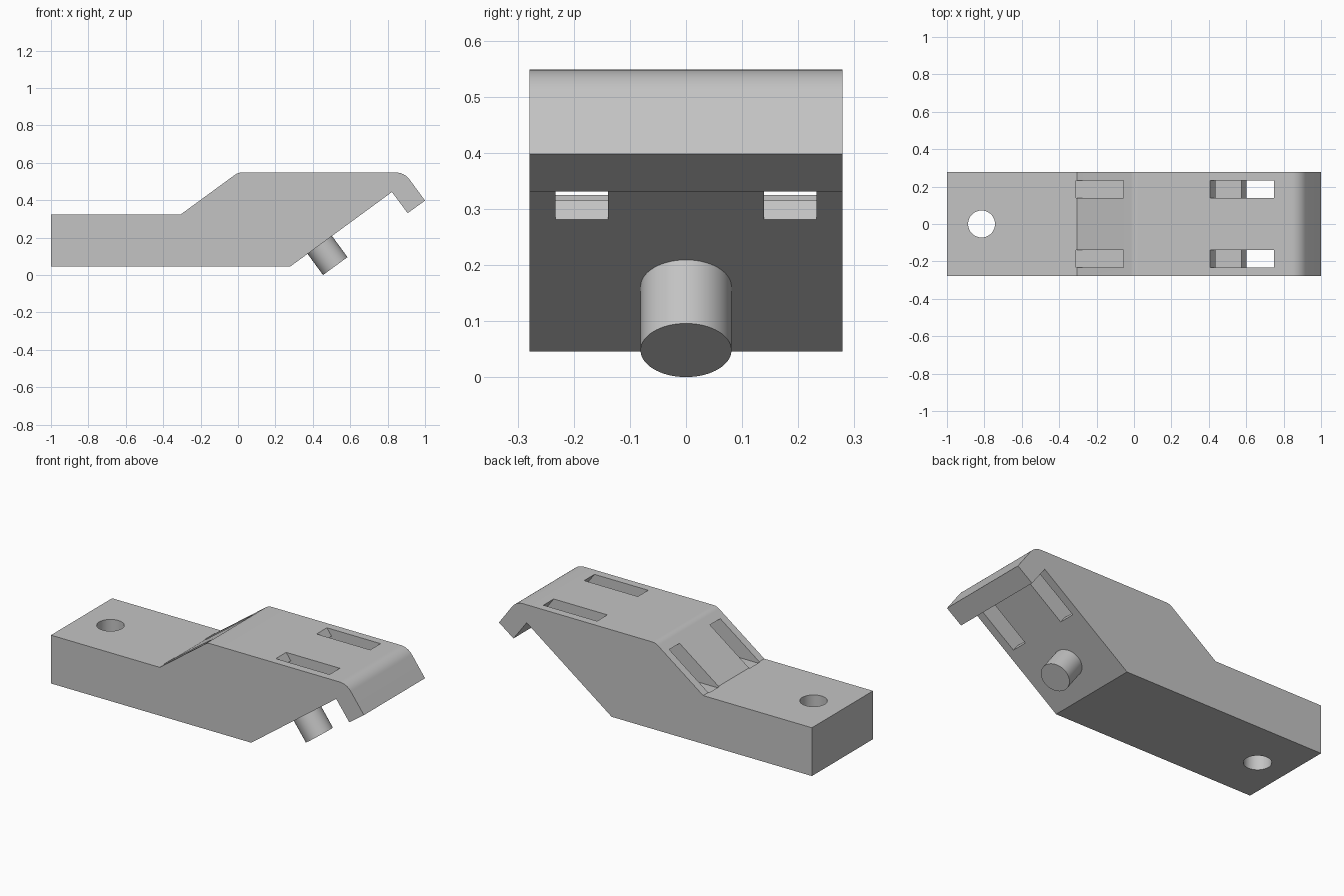
import bpy, bmesh, math
from mathutils import Vector, Matrix

if "Cube" in bpy.data.objects:
    bpy.data.objects.remove(bpy.data.objects["Cube"], do_unlink=True)

TOP, BASE, HALF_W = 0.548, 0.046, 0.279
SLOPE = 0.731                       # rise over run of both ramps
ANGLE = math.atan(SLOPE)

grey = bpy.data.materials.new("light_grey")
grey.use_nodes = True
colour = (0.55, 0.55, 0.55, 1)
grey.diffuse_color = colour
grey.node_tree.nodes["Principled BSDF"].inputs["Base Color"].default_value = colour


def make_object(name, bm):
    bmesh.ops.recalc_face_normals(bm, faces=bm.faces)
    mesh = bpy.data.meshes.new(name)
    bm.to_mesh(mesh)
    bm.free()
    mesh.materials.append(grey)
    obj = bpy.data.objects.new(name, mesh)
    bpy.context.collection.objects.link(obj)
    return obj


def extrude_profile(name, points, y0, y1):
    """Side profile (x, z) extruded across the width."""
    bm = bmesh.new()
    face = bm.faces.new([bm.verts.new((x, y0, z)) for x, z in points])
    moved = bmesh.ops.extrude_face_region(bm, geom=[face])["geom"]
    bmesh.ops.translate(bm, vec=(0, y1 - y0, 0),
                        verts=[v for v in moved if isinstance(v, bmesh.types.BMVert)])
    return make_object(name, bm)


def cylinder(name, radius, length, centre, tilt=0):
    bm = bmesh.new()
    place = Matrix.Translation(centre) @ Matrix.Rotation(tilt, 4, "Y")
    bmesh.ops.create_cone(bm, cap_ends=True, segments=64, radius1=radius,
                          radius2=radius, depth=length, matrix=place)
    return make_object(name, bm)


def rounded(before, corner, after, reach, steps=10):
    """Circular fillet whose tangent points lie at the given reach."""
    c = Vector(corner)
    d0 = (Vector(before) - c).normalized()
    d1 = (Vector(after) - c).normalized()
    half = d0.angle(d1) / 2
    centre = c + (d0 + d1).normalized() * reach / math.cos(half)
    start, end = c + d0 * reach - centre, c + d1 * reach - centre
    sweep = start.angle(end)
    return [centre + (start * math.sin((1 - i / steps) * sweep)
                      + end * math.sin(i / steps * sweep)) / math.sin(sweep)
            for i in range(steps + 1)]


def across(x, z):
    """Point at height z on the line square to the ramp through (x, TOP)."""
    return (x + (TOP - z) * SLOPE, z)


# Body with flat shank, raised head and hooked end
hook_tip, ramp_foot = (1, 0.398), (-0.305, 0.325)
hook_corner, ramp_head = (0.89, TOP), (0, TOP)
profile = [(-1, BASE), (0.28, BASE), (0.823, 0.444), (0.907, 0.331), hook_tip]
profile += rounded(hook_tip, hook_corner, ramp_head, 0.045)
profile += rounded(hook_corner, ramp_head, ramp_foot, 0.02)
profile += [ramp_foot, (-1, 0.325)]
body = extrude_profile("body", profile, -HALF_W, HALF_W)

# Strap passages: level tunnel meeting a slanted slot
floor, ceiling = 0.315, 0.507
passage = [(-0.31, floor), across(0.405, floor), across(0.405, 0.2),
           across(0.748, 0.4), across(0.748, 0.7), across(0.405, 0.7),
           across(0.405, ceiling), (-0.31, ceiling)]
cutters = [extrude_profile(f"{side}_passage_cutter", passage, y, y + 0.094)
           for side, y in (("left", 0.139), ("right", -0.233))]

# Mounting hole
cutters.append(cylinder("hole_cutter", 0.072, 1, (-0.815, 0, 0.2)))

for cutter in cutters:
    cut = body.modifiers.new(cutter.name, "BOOLEAN")
    cut.operation, cut.solver, cut.object = "DIFFERENCE", "EXACT", cutter
bpy.context.view_layer.update()
shape = body.evaluated_get(bpy.context.evaluated_depsgraph_get())
body.data = bpy.data.meshes.new_from_object(shape)
body.modifiers.clear()
for cutter in cutters:
    bpy.data.objects.remove(cutter, do_unlink=True)

# Peg standing square to the underside ramp
axis = Vector((math.sin(ANGLE), 0, -math.cos(ANGLE)))
peg_end, peg_length = Vector((0.52, 0, 0.048)), 0.16
peg = cylinder("peg", 0.081, peg_length, peg_end - axis * peg_length / 2, -ANGLE)

for obj in (body, peg):
    bpy.ops.object.select_all(action="DESELECT")
    obj.select_set(True)
    bpy.context.view_layer.objects.active = obj
    bpy.ops.object.shade_smooth_by_angle(angle=math.radians(30))
